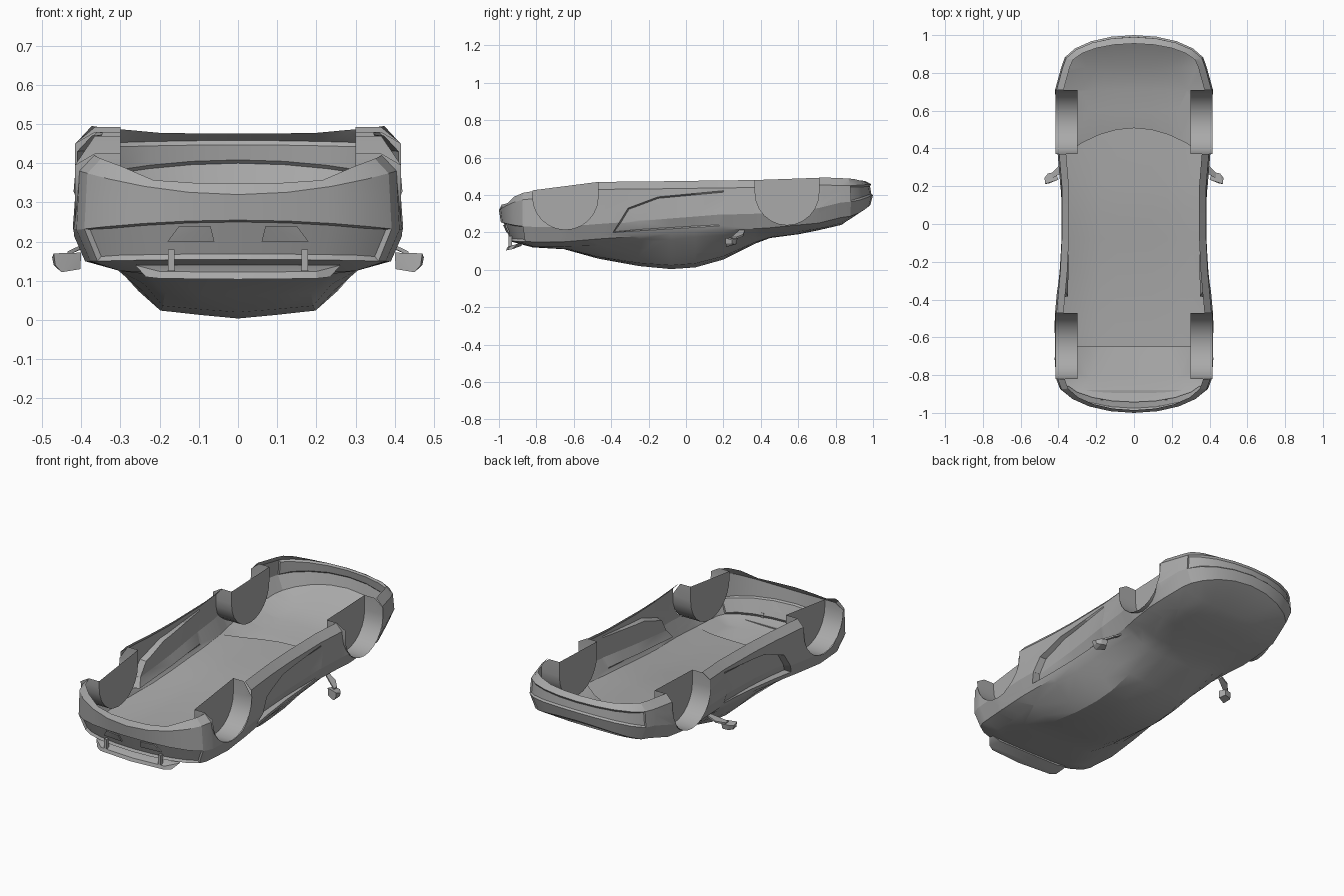
import bpy, bmesh
from math import sin, cos, pi
from mathutils import Vector, Matrix

cube = bpy.data.objects.get("Cube")
if cube:
    bpy.data.objects.remove(cube, do_unlink=True)

grey = bpy.data.materials.new("body_grey")
grey.use_nodes = True
COLOUR = (0.4, 0.4, 0.4, 1)
grey.diffuse_color = COLOUR
grey.node_tree.nodes["Principled BSDF"].inputs["Base Color"].default_value = COLOUR


def finish(name, bm, angle=0.42):
    mesh = bpy.data.meshes.new(name)
    bm.to_mesh(mesh)
    bm.free()
    mesh.materials.append(grey)
    obj = bpy.data.objects.new(name, mesh)
    bpy.context.collection.objects.link(obj)
    bpy.ops.object.select_all(action='DESELECT')
    obj.select_set(True)
    bpy.context.view_layer.objects.active = obj
    bpy.ops.object.shade_smooth_by_angle(angle=angle)


def hull(name, points):
    bm = bmesh.new()
    for p in points:
        bm.verts.new(p)
    bmesh.ops.convex_hull(bm, input=bm.verts[:])
    loose = [v for v in bm.verts if not v.link_faces]
    bmesh.ops.delete(bm, geom=loose, context='VERTS')
    finish(name, bm)


def face(bm, *points):
    unique = []
    for p in points:
        if all((p - q).length > 1e-5 for q in unique):
            unique.append(p)
    bm.faces.new([bm.verts.new(p) for p in unique])


def section(y, rim, width, shoulder, base, base_z, roof):
    """Half cross-section from the sill rim round to the roof centre."""
    pts = [(width - .045, rim), (width - .008, rim - .04),
           (width, shoulder + .08), (width - .035, shoulder)]
    for fx, fz in ((1, 0), (.77, .55), (.6, .87), (.3, .94), (0, 1)):
        pts.append((base * fx, base_z + (roof - base_z) * fz))
    return [Vector((x, y, z)) for x, z in pts]


def end_arcs(sec, ends):
    """Sweep the side rows round to the centre line at one end of the body."""
    rim_blend = (0, .12, .4, .9, 1, 1)
    arcs = []
    for i, (p, (y, z)) in enumerate(zip(sec, ends)):
        row = [p]
        for k in range(1, 6):
            t = k * pi / 10
            s = sin(t)
            blend = s * s if i else rim_blend[k]
            row.append(Vector((p.x * cos(t) if k < 5 else 0,
                               p.y + (y - p.y) * s, p.z + (z - p.z) * blend)))
        arcs.append(row)
    return arcs


def inside_faces(bm, outline):
    """Cut a convex (y, z) outline into both flanks and return the faces in it."""
    mid = Vector((0, sum(p[0] for p in outline), sum(p[1] for p in outline))) / len(outline)
    faces = [f for f in bm.faces if abs(f.calc_center_median().x) > .3
             and abs(f.normal.x) > .2]
    for a, b in zip(outline, outline[1:] + outline[:1]):
        co = Vector((0, *a))
        no = Vector((0, b[1] - a[1], a[0] - b[0])).normalized()
        if (mid - co).dot(no) < 0:
            no = -no
        geom = set(faces)
        for f in faces:
            geom.update(f.edges)
            geom.update(f.verts)
        res = bmesh.ops.bisect_plane(bm, geom=list(geom), dist=1e-5, plane_co=co, plane_no=no)
        cut = set(faces) | {g for g in res["geom"] if isinstance(g, bmesh.types.BMFace)}
        faces = [f for f in cut if f.is_valid and (f.calc_center_median() - co).dot(no) > 0]
    return faces


def recess(bm, direction, low, high, thickness, depth):
    """Sink the band of faces at one end of the body between two heights."""
    band = []
    for f in bm.faces:
        c = f.calc_center_median()
        if c.y * direction > .87 and low < c.z < high and f.normal.y * direction > .3:
            band.append(f)
    bmesh.ops.inset_region(bm, faces=band, thickness=thickness, depth=-depth)


# Body shell: y, rim height, half width, shoulder height, cabin base x, z, roof height
stations = [
    (-.82, .42, .412, .15, .30, .125, .12), (-.65, .45, .425, .15, .30, .125, .11),
    (-.47, .47, .418, .165, .31, .13, .06), (-.25, .472, .398, .18, .32, .145, .02),
    (-.08, .474, .39, .195, .33, .16, .004), (.05, .476, .39, .205, .33, .175, .013),
    (.2, .478, .39, .215, .33, .185, .055), (.37, .48, .404, .22, .32, .195, .14),
    (.45, .485, .418, .225, .31, .195, .17), (.6, .49, .425, .24, .30, .205, .19),
    (.71, .495, .418, .25, .28, .22, .212), (.83, .49, .385, .28, .25, .25, .24)]
tail_ends = [(-.985, .35), (-1, .32), (-.99, .255), (-.95, .155)]
nose_ends = [(.955, .476), (.99, .458), (1, .4), (.985, .345)]

bm = bmesh.new()
secs = [section(*s) for s in stations]
for a, b in zip(secs, secs[1:]):
    for j in range(8):
        face(bm, a[j], b[j], b[j + 1], a[j + 1])
for sec, ends, flip in ((secs[0], tail_ends, True), (secs[-1], nose_ends, False)):
    arcs = end_arcs(sec, ends)
    quads = [(r[k], r[k + 1], q[k + 1], q[k]) for r, q in zip(arcs, arcs[1:]) for k in range(5)]
    # Bonnet or boot panel between the last arc and the end section
    quads += [(arcs[3][k], arcs[3][k + 1], sec[k + 4], sec[k + 3]) for k in range(5)]
    for q in quads:
        face(bm, *(reversed(q) if flip else q))
bmesh.ops.remove_doubles(bm, verts=bm.verts[:], dist=1e-4)
bmesh.ops.mirror(bm, geom=bm.verts[:] + bm.edges[:] + bm.faces[:],
                 matrix=Matrix.Identity(4), merge_dist=1e-4, axis='X')
bmesh.ops.remove_doubles(bm, verts=bm.verts[:], dist=1e-4)
bmesh.ops.recalc_face_normals(bm, faces=bm.faces[:])
if min(bm.faces, key=lambda f: f.calc_center_median().y).normal.y > 0:
    bmesh.ops.reverse_faces(bm, faces=bm.faces[:])

# Recessed tail panel and nose grille
recess(bm, -1, .14, .25, .01, .012)
recess(bm, 1, .395, .445, .01, .008)

# Wheel arch openings
arches = {"rear": (-.645, .39, .175, .425, .47), "front": (.54, .41, .17, .48, .492)}


def arch_curve(y, z, r):
    return [(y - r * cos(i * pi / 12), z - r * sin(i * pi / 12)) for i in range(13)]


for y, z, r, low, high in arches.values():
    outline = [(y - r, .6)] + arch_curve(y, z, r) + [(y + r, .6)]
    bmesh.ops.delete(bm, geom=inside_faces(bm, outline), context='FACES')

# Door scoops, flush at the front and deepening towards the rear
door = inside_faces(bm, [(-.39, .2), (.18, .235), (.22, .425), (-.15, .39), (-.31, .33)])
bmesh.ops.inset_region(bm, faces=door, thickness=.008, depth=0)
for v in {v for f in door for v in f.verts}:
    v.co.x -= (.04 if v.co.x > 0 else -.04) * (.22 - v.co.y) / .6
finish("body_shell", bm)

# Cabin floor at belt height, with a bowed front edge under the windscreen
bm = bmesh.new()
rows = []
floor_ends = [s for s in stations if -.7 < s[0] < .4]
for y, rim, width, shoulder, base, base_z, roof in floor_ends:
    bow = .14 if y == floor_ends[-1][0] else 0
    rows.append([bm.verts.new(((width - .036) * k / 4, y + bow * (1 - (k / 4) ** 2),
                               base_z + .006 + (shoulder - base_z - .006) * (k / 4) ** 6))
                 for k in range(-4, 5)])
for a, b in zip(rows, rows[1:]):
    for k in range(8):
        bm.faces.new((a[k], a[k + 1], b[k + 1], b[k]))
finish("cabin_floor", bm)

# Wheel wells: a curved band and a flat inner wall
for end, (y, z, r, low, high) in arches.items():
    for side, s in (("left", 1), ("right", -1)):
        bm = bmesh.new()
        path = [(y - r, low)] + arch_curve(y, z, r) + [(y + r, high)]
        inner = [bm.verts.new((s * .3, *p)) for p in path]
        shelf = [bm.verts.new((s * .365, *p)) for p in path]
        outer = [bm.verts.new((s * .416, py, min(pz, low - .03))) for py, pz in path]
        for a, b in ((inner, shelf), (shelf, outer)):
            for i in range(len(path) - 1):
                bm.faces.new((a[i], a[i + 1], b[i + 1], b[i]))
        bm.faces.new(inner)
        bmesh.ops.recalc_face_normals(bm, faces=bm.faces[:])
        finish(f"{end}_{side}_wheel_well", bm)

# Door mirrors, spoiler struts and tail plates
for side, s in (("left", 1), ("right", -1)):
    hull(f"{side}_mirror", [(s * x, y, z) for x, y, z in (
        (.4, .235, .172), (.47, .212, .17), (.466, .212, .14), (.45, .215, .122),
        (.402, .235, .13), (.415, .275, .168), (.455, .268, .166), (.474, .245, .16),
        (.47, .245, .14), (.45, .262, .135), (.418, .27, .138))])
    hull(f"{side}_mirror_arm", [(s * x, y + dy, z + dz)
                                for x, y, z in ((.355, .3, .208), (.4, .292, .185),
                                                (.435, .255, .17))
                                for dy in (-.014, .014) for dz in (-.005, .005)])
    hull(f"{side}_spoiler_strut", [(s * (.17 + dx), y, z) for dx in (-.008, .008)
                                   for y in (-.95, -.93) for z in (.125, .18)])
    hull(f"{side}_tail_plate", [(s * x, y + dy, z)
                                for x, y, z in ((.07, -.978, .24), (.15, -.968, .24),
                                                (.18, -.95, .2), (.06, -.96, .2))
                                for dy in (0, .008)])

# Rear spoiler blade
hull("rear_spoiler", [(s * x, y, z) for s in (1, -1) for x, y, z in (
    (0, -.962, .104), (.2, -.95, .106), (.235, -.93, .11), (.262, -.9, .14),
    (.255, -.88, .142), (.2, -.88, .128), (0, -.955, .122), (.2, -.945, .124))])
